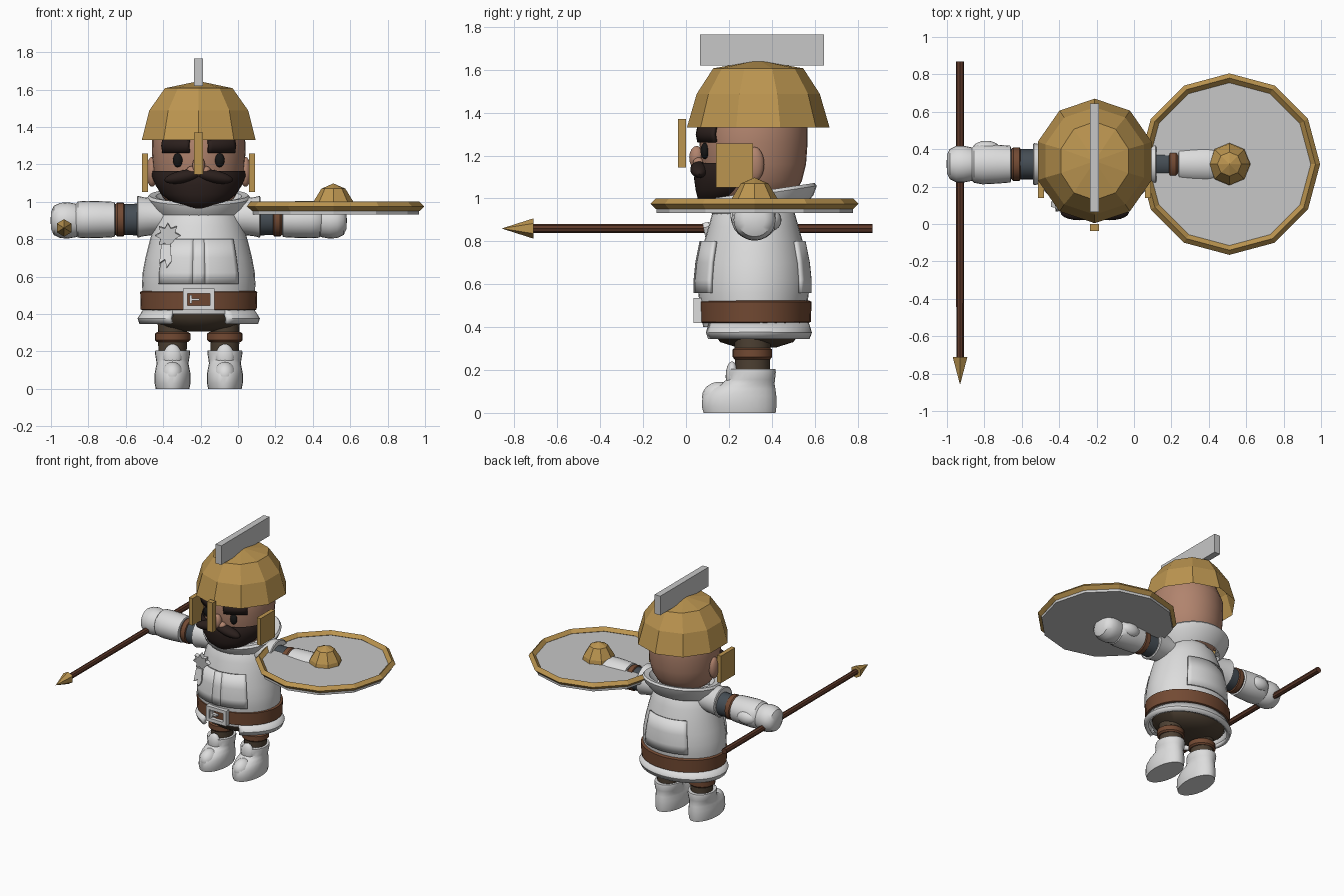
import bpy, bmesh, math
from mathutils import Matrix, Vector

if "Cube" in bpy.data.objects:
    bpy.data.objects.remove(bpy.data.objects["Cube"])

X = -0.21  # centre line of the figure


def mat(name, r, g, b):
    m = bpy.data.materials.new(name)
    m.diffuse_color = (r, g, b, 1)
    m.use_nodes = True
    m.node_tree.nodes["Principled BSDF"].inputs["Base Color"].default_value = m.diffuse_color
    return m


GOLD = mat("gold", .50, .30, .08)
SKIN = mat("skin", .44, .23, .155)
WHITE = mat("coat white", .72, .72, .72)
GREY = mat("light grey", .57, .57, .57)
LEATHER = mat("leather", .17, .068, .033)
WOOD = mat("dark wood", .11, .04, .022)
HAIR = mat("dark hair", .024, .014, .012)
BLACK = mat("black", .008, .008, .008)
PANTS = mat("olive brown", .075, .052, .033)
SLATE = mat("slate", .06, .075, .09)


def finish(name, bm, m, smooth=True, solid=0):
    bmesh.ops.remove_doubles(bm, verts=bm.verts, dist=1e-5)
    bmesh.ops.recalc_face_normals(bm, faces=bm.faces)
    me = bpy.data.meshes.new(name)
    bm.to_mesh(me)
    bm.free()
    me.materials.append(m)
    if smooth:
        me.polygons.foreach_set("use_smooth", [True] * len(me.polygons))
        me.set_sharp_from_angle(angle=math.radians(38))
    ob = bpy.data.objects.new(name, me)
    bpy.context.collection.objects.link(ob)
    if solid:
        md = ob.modifiers.new("thickness", 'SOLIDIFY')
        md.thickness, md.offset = solid, 0
    return ob


def loft(name, rings, m, n=32, cx=X, cy=.33, arc=None, cap=True, smooth=True,
         mtx=None, tilt=0, start=-90, grow=0, solid=0):
    """Skin elliptical rings (z, rx, ry[, cy]); arc limits the sweep in degrees."""
    bm = bmesh.new()
    a0, a1 = arc or (start, start + 360)
    rows = []
    for z, rx, ry, *c in rings:
        c = c[0] if c else cy
        row = []
        for i in range(n + 1 if arc else n):
            a = math.radians(a0 + (a1 - a0) * i / n)
            y = (ry + grow) * math.sin(a)
            p = Vector((cx + (rx + grow) * math.cos(a), c + y, z + tilt * y))
            row.append(bm.verts.new(mtx @ p if mtx else p))
        rows.append(row)
    for r, s in zip(rows, rows[1:]):
        for i in range(n):
            j = i + 1 if arc else (i + 1) % n
            bm.faces.new((r[i], r[j], s[j], s[i]))
    if cap and not arc:
        for row, ring in ((rows[0], rings[0]), (rows[-1], rings[-1])):
            if ring[1] > 0:
                bm.faces.new(row)
    return finish(name, bm, m, smooth, solid)


def box(name, lo, hi, m):
    bm = bmesh.new()
    lo, hi = Vector(lo), Vector(hi)
    bmesh.ops.create_cube(bm, size=1, matrix=Matrix.Translation((lo + hi) / 2)
                          @ Matrix.Diagonal((*(hi - lo), 1)))
    return finish(name, bm, m, False)


def ball(name, c, r, m, rot=0):
    bm = bmesh.new()
    bmesh.ops.create_uvsphere(bm, u_segments=20, v_segments=12, radius=1,
                              matrix=Matrix.Translation(c) @ Matrix.Rotation(rot, 4, 'Y')
                              @ Matrix.Diagonal((*r, 1)))
    return finish(name, bm, m)


# Coat body with raised front and back panels
torso = [(.40, .295, .235), (.5, .30, .25), (.56, .303, .258), (.62, .30, .258), (.7, .285, .25),
         (.8, .26, .23), (.87, .24, .21), (.94, .21, .19), (.99, .16, .15)]
loft("coat_body", torso, WHITE, cy=.315)
for s in (-1, 1):
    mid = -90 + s * 24
    loft("coat_front_panel", torso[2:6], WHITE, n=8, cy=.315, arc=(mid - 18, mid + 18),
         grow=.008, solid=.02)
loft("coat_placket", torso[2:6], WHITE, n=3, cy=.315, arc=(-96, -84), grow=.012, solid=.02)
loft("coat_back_panel", torso[2:6], WHITE, n=12, cy=.315, arc=(55, 125), grow=.006, solid=.014)
loft("coat_hem", [(.35, .305, .24), (.375, .315, .25), (.42, .285, .235)], WHITE, n=40,
     cy=.325, arc=(-62, 242), solid=.025)
loft("belt", [(.42, .30, .25), (.425, .31, .26), (.518, .313, .264), (.525, .30, .25)],
     LEATHER, cy=.322)
loft("collar", [(.92, .21, .19), (.98, .26, .245), (1.02, .277, .26), (1.035, .265, .25),
                (1.03, .23, .215), (.97, .18, .17)], WHITE, cy=.35, tilt=.15, cap=False)

# Belt buckle
for x0, x1, z0, z1 in ((-.085, .085, .51, .535), (-.085, .085, .42, .445),
                       (-.085, -.06, .445, .51), (.06, .085, .445, .51),
                       (-.05, -.035, .455, .502), (-.035, .005, .471, .484)):
    box("belt_buckle", (X + x0, .035, z0), (X + x1, .075, z1), WHITE)

# Medal star and ribbon on the chest
bm = bmesh.new()
pts = []
for i in range(16):
    r = .068 if i % 2 == 0 else .042
    a = math.pi * i / 8
    pts.append((X - .165 + r * math.cos(a), .105 - .2 * r * math.sin(a), .82 + r * math.sin(a)))
bm.faces.new([bm.verts.new(p) for p in pts])
finish("medal_star", bm, WHITE, False, .03)
bm = bmesh.new()
bm.faces.new([bm.verts.new((X + x, y, z)) for x, y, z in (
    (-.20, .10, .77), (-.15, .10, .77), (-.145, .08, .68), (-.172, .078, .645),
    (-.18, .085, .69), (-.21, .08, .67))])
finish("medal_ribbon", bm, WHITE, False, .03)

# Hips, legs and boots
loft("hips", [(.305, .10, .09), (.33, .2, .17), (.38, .27, .21), (.43, .28, .22)], PANTS)
for s in (-1, 1):
    c = X + s * .14
    loft("leg", [(.17, .075, .08), (.38, .08, .085)], PANTS, n=20, cx=c, cy=.31)
    loft("knee_band", [(.25, .083, .083), (.26, .095, .092), (.295, .095, .092), (.303, .083, .083)],
         LEATHER, n=20, cx=c, cy=.31)
    loft("boot", [(0, .09, .168, .25), (.03, .096, .174, .248), (.08, .096, .172, .249),
                  (.112, .09, .155, .262), (.135, .085, .125, .288), (.155, .088, .113, .302),
                  (.19, .094, .115, .304), (.205, .092, .112, .304), (.205, .075, .09, .304)],
         WHITE, n=24, cx=c)
    ball("boot_tongue", (c, .215, .17), (.05, .03, .07), WHITE)
    ball("boot_toe_cap", (c, .155, .075), (.06, .08, .07), WHITE)

# Arms: rings run outward along x
for s in (-1, 1):
    M = Matrix(((0, 0, s, X), (0, 1, 0, 0), (1, 0, 0, 0), (0, 0, 0, 1)))

    def arm(name, rings, m, z=.905):
        loft(name, rings, m, n=24, cx=z, cy=.32, mtx=M)

    arm("sleeve", [(.12, .07, .09), (.22, .095, .1), (.30, .105, .108), (.325, .112, .113),
                   (.33, .105, .105), (.325, .085, .085)], WHITE, .92)
    arm("forearm", [(.3, .085, .082), (.48, .082, .08)], SLATE)
    arm("wrist_band", [(.398, .083, .082), (.402, .091, .09), (.435, .091, .09), (.445, .083, .082)],
        LEATHER)
    arm("glove_cuff", [(.447, .08, .08), (.45, .094, .098), (.52, .098, .104), (.60, .1, .108),
                       (.645, .097, .1), (.66, .08, .085)], WHITE)
    arm("fist", [(.63, .08, .08), (.66, .09, .09), (.70, .097, .098), (.74, .094, .098),
                 (.775, .078, .08), (.79, .045, .05), (.792, 0, 0)], WHITE, .9)
    ball("thumb", (X + s * .58, .40, .90), (.075, .045, .05), WHITE)

# Head, ears and face
head_y = .315
loft("head", [(.96, .12, .12), (1.02, .19, .19), (1.08, .225, .225), (1.16, .242, .245),
              (1.26, .25, .252), (1.36, .248, .25), (1.46, .21, .21), (1.54, .14, .14),
              (1.58, 0, 0)], SKIN, cy=head_y)
for s in (-1, 1):
    ball("ear", (X + s * .25, .32, 1.16), (.03, .045, .08), SKIN)
    ball("eye", (X + s * .112, .088, 1.222), (.026, .02, .038), BLACK)
    mid = -90 + s * 29
    loft("eyebrow", [(1.262, .258, .258), (1.3, .266, .266), (1.335, .258, .258)], HAIR, n=8,
         cy=head_y, arc=(mid - 18, mid + 18), solid=.018)
    ball("moustache", (X + s * .08, .062, 1.135), (.105, .042, .034), HAIR, s * .2)
    ball("nostril", (X + s * .036, .06, 1.165), (.03, .028, .026), SKIN)
ball("nose", (X, .05, 1.19), (.034, .035, .055), SKIN)
loft("beard", [(.95, .012, .012, .13), (.975, .08, .07, .15), (1.0, .15, .13, .185),
               (1.04, .2, .18, .225), (1.09, .232, .222, .26), (1.135, .25, .25, .29),
               (1.165, .25, .253, .31)], HAIR, arc=(-180, 0))

# Helmet: ten sided dome, crest, nose guard and cheek plates
loft("helmet_dome", [(1.33, .32, .333), (1.488, .278, .287), (1.607, .19, .21), (1.645, 0, 0)],
     GOLD, n=10, cy=.337, cap=False, smooth=False)
box("helmet_crest", (X - .024, .065, 1.62), (X + .024, .643, 1.765), GREY)
box("nose_guard", (X - .024, -.038, 1.145), (X + .024, 0, 1.37), GOLD)
for s in (-1, 1):
    xs = sorted((X + s * .27, X + s * .302))
    box("cheek_plate", (xs[0], .14, 1.052), (xs[1], .312, 1.257), GOLD)

# Round shield lying flat: disc, diamond section rim and boss
SX, SY = .51, .32
loft("shield_disc", [(.932, .458, .458), (.972, .458, .458)], GREY, n=12, cx=SX, cy=SY,
     smooth=False)
loft("shield_rim", [(.975, .485, .485), (1.0, .46, .46), (.975, .435, .435), (.95, .46, .46),
                    (.975, .485, .485)], GOLD, n=12, cx=SX, cy=SY, cap=False, smooth=False)
loft("shield_boss", [(.96, .115, .115), (.998, .108, .108), (1.07, .064, .064), (1.098, 0, 0)],
     GOLD, n=8, cx=SX, cy=SY, smooth=False)

# Spear lying along y
S = Matrix(((1, 0, 0, -.93), (0, 0, 1, 0), (0, 1, 0, .86), (0, 0, 0, 1)))
loft("spear_shaft", [(-.72, .02, .02), (.87, .022, .022)], WOOD, n=8, cx=0, cy=0, mtx=S,
     smooth=False)
loft("spear_tip", [(-.86, 0, 0), (-.712, .045, .047)], GOLD, n=6, cx=0, cy=0, mtx=S,
     smooth=False)
